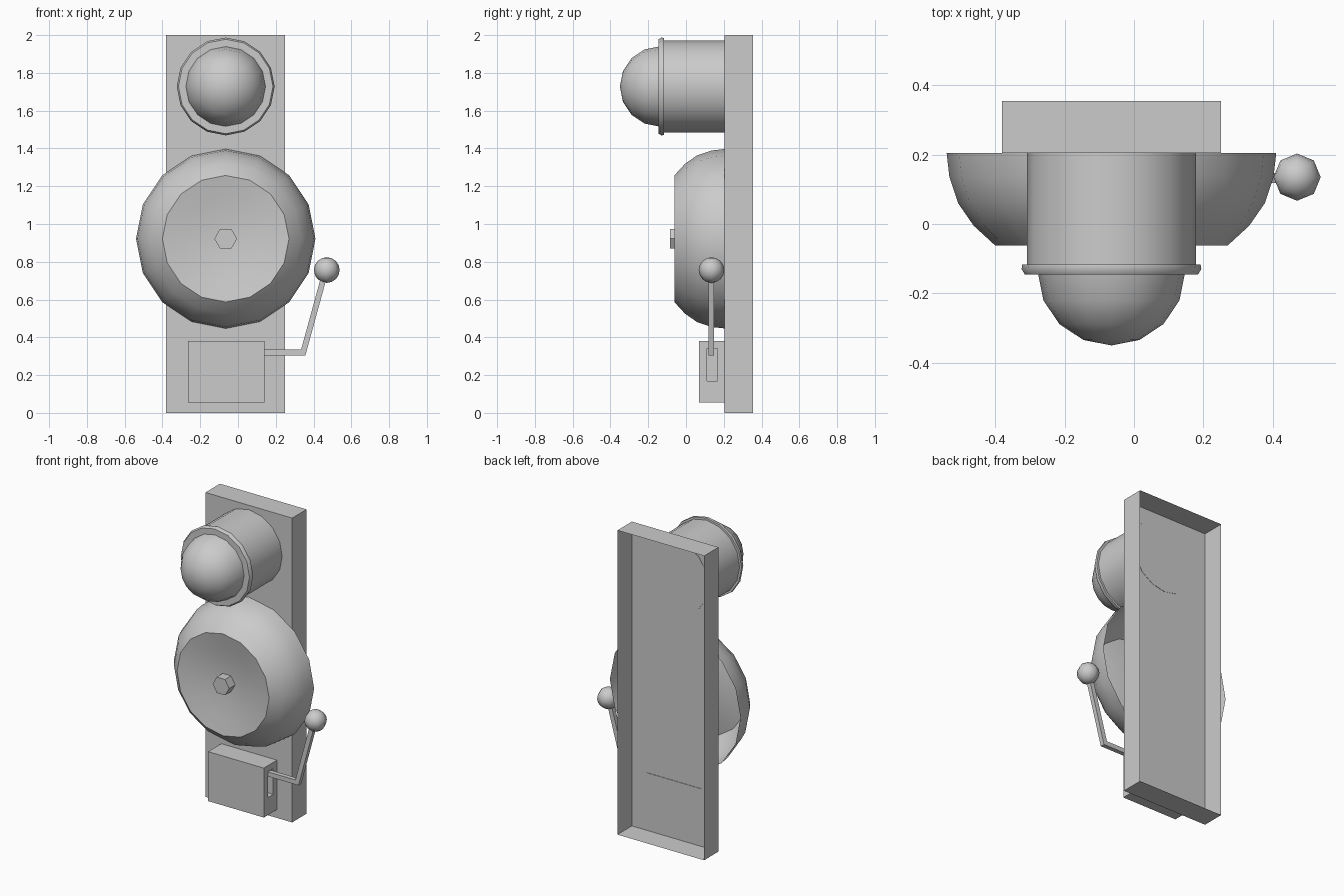
import bpy, bmesh, math
from mathutils import Vector

if "Cube" in bpy.data.objects:
    bpy.data.objects.remove(bpy.data.objects["Cube"])

CX = -0.065   # shared axis of plate, dome and bell


def finish(name, bm, smooth=None):
    me = bpy.data.meshes.new(name)
    bm.to_mesh(me)
    bm.free()
    ob = bpy.data.objects.new(name, me)
    bpy.context.collection.objects.link(ob)
    if smooth:
        bpy.ops.object.select_all(action='DESELECT')
        ob.select_set(True)
        bpy.context.view_layer.objects.active = ob
        bpy.ops.object.shade_smooth_by_angle(angle=math.radians(smooth))
    return ob


def box(name, lo, hi, open_back=False):
    bm = bmesh.new()
    bmesh.ops.create_cube(bm, size=1)
    lo, hi = Vector(lo), Vector(hi)
    for v in bm.verts:
        v.co = Vector((lo[i] + (v.co[i] + 0.5) * (hi[i] - lo[i]) for i in range(3)))
    if open_back:
        bm.normal_update()
        back = [f for f in bm.faces if f.normal.y > 0.9]
        bmesh.ops.delete(bm, geom=back, context='FACES_ONLY')
    return finish(name, bm)


def lathe(name, profile, z, segs=16, smooth=40):
    """Spin (radius, y) points about a y-parallel axis, listed back to front."""
    bm = bmesh.new()
    rings = []
    for r, y in profile:
        n = segs if r > 0 else 1
        rings.append([bm.verts.new((CX + r * math.cos(2 * math.pi * i / segs), y,
                                    z + r * math.sin(2 * math.pi * i / segs)))
                      for i in range(n)])
    for a, b in zip(rings, rings[1:]):
        for i in range(segs):
            j = (i + 1) % segs
            quad = [a[i % len(a)], a[j % len(a)], b[j % len(b)], b[i % len(b)]]
            bm.faces.new(list(dict.fromkeys(quad)))
    return finish(name, bm, smooth)


# Back plate: a tray with an open back
box("back_plate", (-0.38, 0.205, 0), (0.25, 0.355, 2), open_back=True)

# Lamp housing with flange, and its dome
lathe("lamp_housing", [(0, 0.207), (0.243, 0.207), (0.243, -0.117), (0.257, -0.117),
                       (0.259, -0.13), (0.25, -0.145), (0.21, -0.145)], 1.728)
lathe("lamp_dome", [(0.212 * math.cos(math.radians(a)) if a < 90 else 0,
                     -0.14 - 0.21 * math.sin(math.radians(a)))
                    for a in (0, 22.5, 45, 67.5, 90)], 1.728)

# Bell: open at the back, dished in at the front
lathe("bell", [(0.475, 0.205), (0.467, 0.135), (0.442, 0.06), (0.397, -0.005), (0.335, -0.062),
               (0.23, -0.042), (0.12, -0.026), (0, -0.02)], 0.922, smooth=30)
lathe("bell_nut", [(0, -0.015), (0.06, -0.015), (0.06, -0.085), (0, -0.085)],
      0.922, segs=6, smooth=None)

# Striker box with a slot in its right side
case = box("striker_box", (-0.265, 0.068, 0.055), (0.14, 0.208, 0.38))
cutter = box("slot_cutter", (0.06, 0.11, 0.17), (0.2, 0.166, 0.34))
mod = case.modifiers.new("slot", 'BOOLEAN')
mod.operation = 'DIFFERENCE'
mod.solver = 'EXACT'
mod.object = cutter
bpy.context.view_layer.objects.active = case
bpy.ops.object.modifier_apply(modifier=mod.name)
bpy.data.objects.remove(cutter)

# Bent striker arm: square bar along a three-point path
bm = bmesh.new()
outline = [[(0.06, 0.305), (0.357, 0.305), (0.475, 0.735)],
           [(0.06, 0.335), (0.334, 0.335), (0.446, 0.743)]]
sections = []
for lo, hi in zip(*outline):
    sections.append([bm.verts.new((p[0], y, p[1]))
                     for p, y in ((lo, 0.118), (hi, 0.118), (hi, 0.147), (lo, 0.147))])
for a, b in zip(sections, sections[1:]):
    for i in range(4):
        j = (i + 1) % 4
        bm.faces.new((a[i], a[j], b[j], b[i]))
bm.faces.new(sections[0])
bm.faces.new(sections[-1])
bmesh.ops.recalc_face_normals(bm, faces=bm.faces)
finish("striker_arm", bm)

# Striker ball
bm = bmesh.new()
bmesh.ops.create_uvsphere(bm, u_segments=8, v_segments=8, radius=0.068)
bmesh.ops.translate(bm, verts=bm.verts, vec=(0.47, 0.135, 0.756))
finish("striker_ball", bm, 60)
